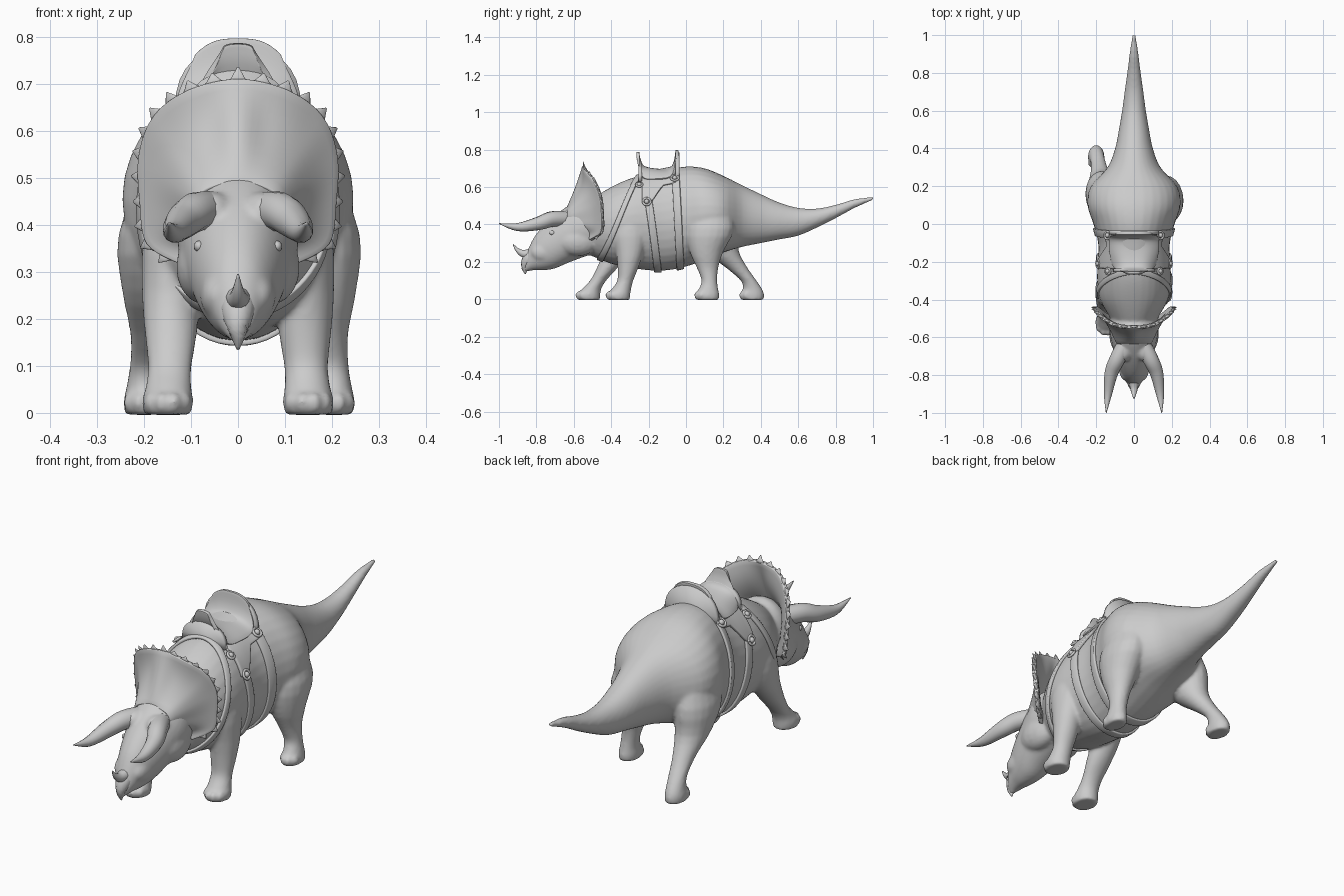
import bpy, bmesh
from math import sin, cos, pi, radians, exp, copysign
from mathutils import Vector

if "Cube" in bpy.data.objects:
    bpy.data.objects.remove(bpy.data.objects["Cube"])

grey = bpy.data.materials.new("clay grey")
grey.use_nodes = True
grey.diffuse_color = (0.6, 0.6, 0.6, 1)
grey.node_tree.nodes["Principled BSDF"].inputs["Base Color"].default_value = grey.diffuse_color


def catmull(rows, i, u):
    """Smooth blend between row i and row i + 1."""
    last = len(rows) - 1
    a, b, c, d = (rows[min(max(k, 0), last)] for k in range(i - 1, i + 3))
    return [q + u / 2 * (r - p + u * (2 * p - 5 * q + 4 * r - s + u * (3 * (q - r) + s - p)))
            for p, q, r, s in zip(a, b, c, d)]


def smooth_rows(rows, steps):
    out = [catmull(rows, i, k / steps) for i in range(len(rows) - 1) for k in range(steps)]
    return out + [list(rows[-1])]


def finish(bm, name, thickness=0):
    bmesh.ops.recalc_face_normals(bm, faces=bm.faces)
    mesh = bpy.data.meshes.new(name)
    bm.to_mesh(mesh)
    bm.free()
    mesh.materials.append(grey)
    mesh.shade_smooth()
    obj = bpy.data.objects.new(name, mesh)
    bpy.context.collection.objects.link(obj)
    if thickness:
        solid = obj.modifiers.new("thickness", 'SOLIDIFY')
        solid.thickness, solid.offset = thickness, 0
        edge = obj.modifiers.new("soft edge", 'BEVEL')
        edge.width, edge.segments = thickness * 0.3, 2
    return obj


def skin(bm, rings, closed=True, caps=True):
    """Join rows of points with quads."""
    vs = [[bm.verts.new(p) for p in ring] for ring in rings]
    n = len(vs[0])
    for a, b in zip(vs, vs[1:]):
        for j in range(n if closed else n - 1):
            bm.faces.new((a[j], a[(j + 1) % n], b[(j + 1) % n], b[j]))
    if closed and caps:
        bm.faces.new(vs[0])
        bm.faces.new(vs[-1][::-1])


def tube_rings(path, n=12):
    """Round rings square to a path of x, y, z, radius."""
    pts = [Vector(p[:3]) for p in path]
    rings = []
    for i, p in enumerate(pts):
        way = (pts[min(i + 1, len(pts) - 1)] - pts[max(i - 1, 0)]).normalized()
        side = way.cross(Vector((0.2, 0.1, 1))).normalized()
        up = side.cross(way)
        rings.append([p + path[i][3] * (side * cos(2 * pi * k / n) + up * sin(2 * pi * k / n))
                      for k in range(n)])
    return rings


def ball(bm, centre, size):
    made = bmesh.ops.create_uvsphere(bm, u_segments=16, v_segments=10, radius=1)["verts"]
    bmesh.ops.scale(bm, vec=size, verts=made)
    bmesh.ops.translate(bm, vec=centre, verts=made)


# Trunk and tail: y, top, bottom, half width
TRUNK = [(-.58, .48, .26, .08), (-.5, .54, .23, .125), (-.4, .60, .19, .18), (-.3, .645, .17, .195),
         (-.2, .67, .155, .192), (-.1, .69, .155, .19), (0, .71, .175, .215), (.1, .7, .21, .246),
         (.2, .66, .25, .228), (.3, .61, .28, .14), (.4, .562, .3, .1), (.5, .517, .32, .08),
         (.6, .489, .34, .063), (.7, .485, .383, .05), (.8, .505, .433, .036),
         (.9, .535, .487, .024), (1.003, .548, .532, .009)]
# Head from neck to beak
HEAD = [(-.45, .48, .26, .12), (-.55, .54, .225, .13), (-.63, .5, .195, .118),
        (-.7, .45, .165, .1), (-.76, .395, .155, .08), (-.81, .335, .155, .058),
        (-.845, .265, .15, .036), (-.868, .2, .14, .01)]


def section(row, angle, lift=0):
    y, top, bottom, wide = row
    across = copysign(abs(sin(angle)) ** .95, sin(angle))
    return Vector(((wide + lift) * across, y,
                   (top + bottom) / 2 + ((top - bottom) / 2 + lift) * cos(angle)))


def on_trunk(y, angle, lift):
    i = max(k for k in range(len(TRUNK) - 1) if TRUNK[k][0] <= y)
    u = (y - TRUNK[i][0]) / (TRUNK[i + 1][0] - TRUNK[i][0])
    return section([y] + catmull(TRUNK, i, u)[1:], angle, lift)


body = bmesh.new()
for rows in (TRUNK, HEAD):
    skin(body, [[section(r, 2 * pi * k / 32) for k in range(32)] for r in smooth_rows(rows, 4)])

# Legs share heights and thicknesses; each has its own stride
HEIGHTS = (.54, .38, .26, .17, .1, .055, .025, -.004)
FRONT = [(.04, .05), (.067, .095), (.062, .075), (.056, .056), (.047, .043), (.049, .052),
         (.055, .062), (.05, .06)]
REAR = [(.06, .08), (.09, .128), (.074, .092), (.048, .058), (.039, .042), (.04, .052),
        (.044, .063), (.041, .06)]


def leg(sizes, xs, ys):
    rows = [(x, y, z, a, b) for x, y, z, (a, b) in zip(xs, ys, HEIGHTS, sizes)]
    skin(body, [[(x + a * cos(2 * pi * k / 20), y + b * sin(2 * pi * k / 20), z)
                 for k in range(20)] for x, y, z, a, b in smooth_rows(rows, 3)])
    x, y, z, a, b = rows[-1]
    for turn in (-55, -18, 18, 55):
        t = radians(turn)
        ball(body, (x + a * .88 * sin(t), y - b * .92 * cos(t), .022), (.015, .02, .022))


front_x = (.11, .133, .143, .143, .145, .148, .15, .15)
rear_x = (.14, .17, .178, .187, .197, .203, .205, .205)
leg(FRONT, front_x, (-.3, -.3, -.3, -.31, -.325, -.345, -.36, -.36))
leg(FRONT, [-x for x in front_x], (-.32, -.34, -.37, -.42, -.47, -.505, -.52, -.52))
leg(REAR, rear_x, (.14, .13, .11, .115, .125, .12, .115, .115))
leg(REAR, [.005 - x for x in rear_x], (.14, .15, .19, .27, .335, .355, .355, .355))

# Brow ridges, cheeks and jaw
for s in (-1, 1):
    ball(body, (s * .055, -.67, .43), (.045, .06, .042))
    ball(body, (s * .07, -.58, .31), (.062, .11, .08))
    ball(body, (s * .045, -.76, .25), (.036, .07, .05))
skin_obj = finish(body, "body")
remesh = skin_obj.modifiers.new("fuse", 'REMESH')
remesh.mode, remesh.voxel_size, remesh.use_smooth_shade = 'VOXEL', 0.008, True
relax = skin_obj.modifiers.new("relax", 'SMOOTH')
relax.factor, relax.iterations = 0.5, 7

# Horns
HORN = [(.05, -.64, .43, .042), (.09, -.72, .428, .042), (.12, -.79, .405, .036),
        (.138, -.9, .386, .022), (.147, -1, .405, .002)]
for s, side in ((1, "left"), (-1, "right")):
    bm = bmesh.new()
    skin(bm, tube_rings([(s * x, y, z, r) for x, y, z, r in smooth_rows(HORN, 5)]))
    finish(bm, side + "_brow_horn")
    bm = bmesh.new()
    ball(bm, (s * .083, -.715, .355), (.011, .015, .012))
    finish(bm, side + "_eye")
bm = bmesh.new()
skin(bm, tube_rings(smooth_rows([(0, -.81, .245, .032), (0, -.865, .243, .022),
                                 (0, -.9, .262, .012), (0, -.925, .295, .002)], 4)))
finish(bm, "nose_horn")
bm = bmesh.new()
skin(bm, tube_rings(smooth_rows([(0, -.8, .24, .04), (0, -.84, .215, .036),
                                 (0, -.862, .175, .021), (0, -.858, .135, .003)], 4)))
finish(bm, "beak")

# Frill: fan from the brow out to a swept-back rim, with a middle ridge
HALF = [(0, -.545, .71), (.1, -.535, .69), (.175, -.49, .635), (.207, -.455, .55),
        (.205, -.445, .45), (.19, -.45, .36), (.12, -.51, .315)]
rim = smooth_rows([(-x, y, z) for x, y, z in HALF[:0:-1]] + HALF, 6)
hub = Vector((0, -.63, .42))
fan = []
for step in range(11):
    t = step / 10
    ring = []
    for p in map(Vector, rim):
        inner = hub + Vector(((p.x - hub.x) * .4, 0, (p.z - hub.z) * .22))
        q = inner.lerp(p, t)
        ridge = exp(-(q.x / .04) ** 2) if q.z > hub.z else 0
        q.y += (.03 - .025 * ridge) * sin(pi * t)
        ring.append(q)
    fan.append(ring)
bm = bmesh.new()
skin(bm, fan, closed=False)
finish(bm, "frill", .02)

# Pointed scallops along the rim
bm = bmesh.new()
for i in range(3, len(rim) - 3, 3):
    p = Vector(rim[i])
    out = (p - Vector((0, -.5, .45))).normalized()
    along = (Vector(rim[i + 1]) - Vector(rim[i - 1])).normalized()
    big = 1.4 if i == len(rim) // 2 else 1
    base = [p - out * .008 + along * .03 * cos(a) + along.cross(out) * .009 * sin(a)
            for a in [2 * pi * k / 12 for k in range(12)]]
    middle = [p + out * .007 + (b - p) * .5 for b in base]
    tip = [p + out * .02 * big + (b - p) * .06 for b in base]
    skin(bm, [base, middle, tip])
finish(bm, "frill_points")

# Saddle blanket hugging the back, with longer flaps at the front
bm = bmesh.new()
sheet = []
for i in range(15):
    t = i / 14
    reach = radians(66 - 20 * min(1, max(0, t - .3) * 3))
    sheet.append([on_trunk(-.235 + .18 * t, reach * k / 18, .008) for k in range(-18, 19)])
skin(bm, sheet, closed=False)
finish(bm, "saddle_blanket", .014)

# Saddle seat: y, height, half width, droop
SEAT = [(-.258, .787, .03, .006), (-.25, .745, .07, .04), (-.225, .705, .105, .06),
        (-.15, .69, .125, .05), (-.085, .695, .128, .045), (-.058, .735, .12, .045),
        (-.048, .797, .09, .035)]
bm = bmesh.new()
skin(bm, [[(w * k / 8, y, z - d * abs(k / 8) ** 3) for k in range(-8, 9)]
          for y, z, w, d in smooth_rows(SEAT, 4)], closed=False)
finish(bm, "saddle_seat", .016)

# Solid pommel and cantle supports
for name, y, top, wide in (("pommel_support", -.245, .73, .11), ("cantle_support", -.045, .785, .135)):
    bm = bmesh.new()
    outline = [(wide * cos(pi * k / 16), .63 + (top - .63) * sin(pi * k / 16) ** .7)
               for k in range(17)]
    skin(bm, [[(x, y + d, z) for x, z in outline] for d in (-.01, .01)])
    finish(bm, name)


# Straps: y at the back and at the belly, and half breadth
def strap(name, y_top, y_low, half):
    bm = bmesh.new()
    rings = []
    for k in range(64):
        a = 2 * pi * k / 64
        y = y_top + (y_low - y_top) * ((1 - cos(a)) / 2) ** .8
        rings.append([on_trunk(y + d, a, .004) for d in (-half, 0, half)])
    skin(bm, rings + rings[:1], closed=False)
    bmesh.ops.remove_doubles(bm, verts=bm.verts, dist=1e-5)
    finish(bm, name, .012)


strap("rear_girth", -.06, -.03, .02)
strap("front_girth", -.23, -.15, .02)
strap("breast_strap", -.25, -.46, .016)


# Buckles and rings beside the saddle
def buckle(name, y, degrees, radius):
    for s, side in ((1, "left"), (-1, "right")):
        a = s * radians(degrees)
        centre = on_trunk(y, a, .016)
        out = Vector((sin(a), 0, cos(a)))
        up = Vector((0, 1, 0)).cross(out)
        loop = [centre + radius * (Vector((0, 1, 0)) * cos(t) + up * sin(t))
                for t in [2 * pi * k / 20 for k in range(21)]]
        bm = bmesh.new()
        skin(bm, tube_rings([(*p, .006) for p in loop], 8), caps=False)
        ball(bm, centre, (.013, .013, .013))
        finish(bm, side + "_" + name)


buckle("rear_buckle", -.06, 40, .02)
buckle("girth_buckle", -.21, 66, .02)
buckle("breast_buckle", -.25, 40, .016)
